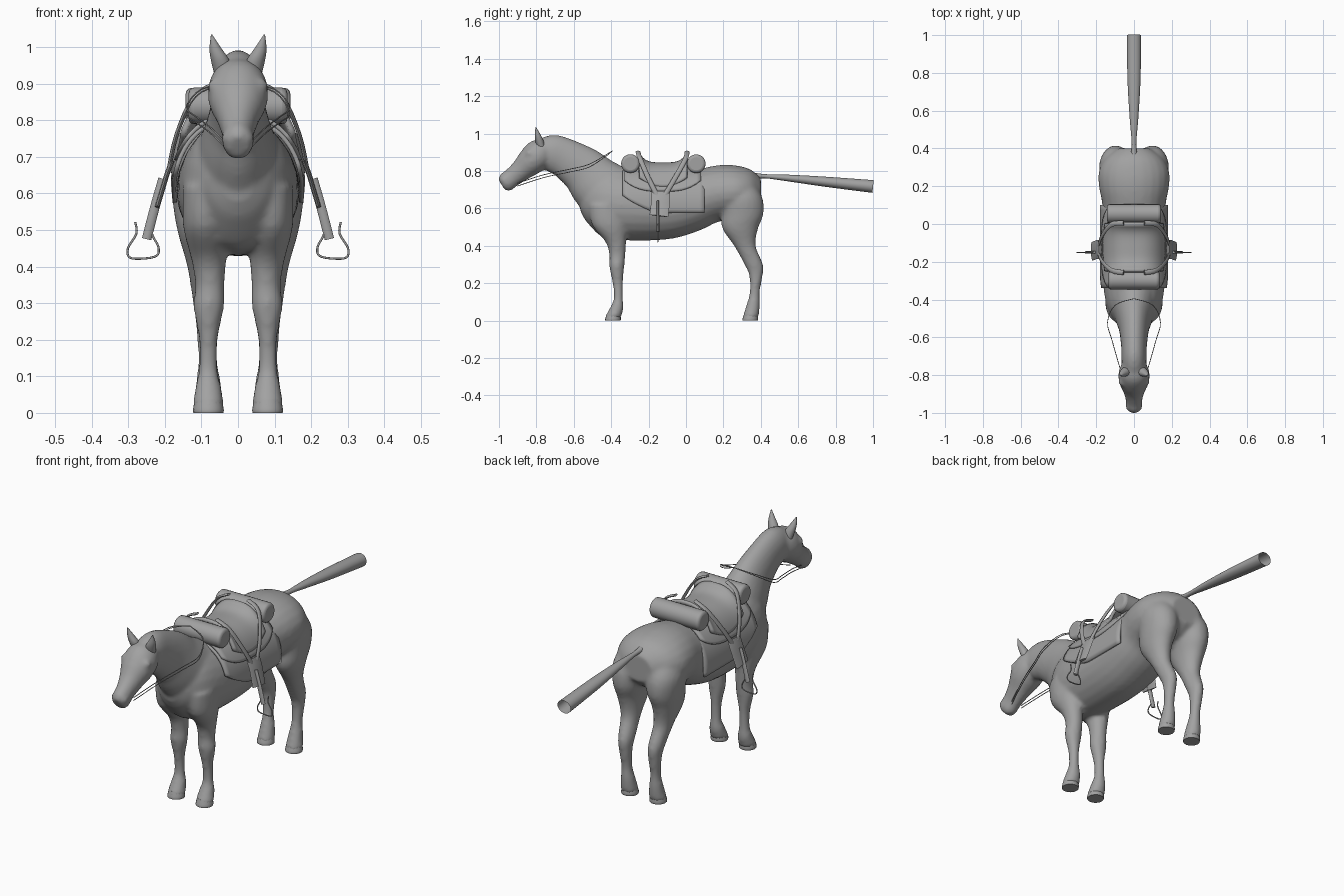
import bpy, bmesh, math
from mathutils import Vector

if "Cube" in bpy.data.objects:
    bpy.data.objects.remove(bpy.data.objects["Cube"], do_unlink=True)

grey = bpy.data.materials.new("plain_grey")
grey.use_nodes = True
grey.diffuse_color = (0.36, 0.36, 0.36, 1)
grey.node_tree.nodes["Principled BSDF"].inputs["Base Color"].default_value = (0.36, 0.36, 0.36, 1)


def finish(name, bm, angle=50):
    bmesh.ops.recalc_face_normals(bm, faces=bm.faces)
    mesh = bpy.data.meshes.new(name)
    bm.to_mesh(mesh)
    bm.free()
    mesh.materials.append(grey)
    ob = bpy.data.objects.new(name, mesh)
    bpy.context.collection.objects.link(ob)
    bpy.ops.object.select_all(action='DESELECT')
    ob.select_set(True)
    bpy.context.view_layer.objects.active = ob
    bpy.ops.object.shade_smooth_by_angle(angle=math.radians(angle))
    return ob


def blend(keys, steps=4):
    """Smooth in-between sections through the key sections."""
    out = []
    for i in range(len(keys) - 1):
        a, b = keys[max(i - 1, 0)], keys[i]
        c, d = keys[i + 1], keys[min(i + 2, len(keys) - 1)]
        for k in range(steps):
            t = k / steps
            out.append([q + 0.5 * t * (r - p + t * (2*p - 5*q + 4*r - s + t * (3*(q - r) + s - p)))
                        for p, q, r, s in zip(a, b, c, d)])
    return out + [list(keys[-1])]


def loft(bm, keys, side=1, n=24, level=False, open_end=False):
    """Tube through sections (x, y, z, half width, half depth)."""
    secs = blend(keys)
    pts = [Vector((s[0] * side, s[1], s[2])) for s in secs]
    rings = []
    for i, s in enumerate(secs):
        t = pts[min(i + 1, len(pts) - 1)] - pts[max(i - 1, 0)]
        t.x = 0
        up = Vector((0, 1, 0)) if level else t.normalized().cross(Vector((1, 0, 0)))
        rings.append([bm.verts.new(pts[i] + Vector((s[3] * math.cos(a), 0, 0)) + up * s[4] * math.sin(a))
                      for a in (2 * math.pi * k / n for k in range(n))])
    for a, b in zip(rings, rings[1:]):
        for k in range(n):
            bm.faces.new((a[k], a[(k + 1) % n], b[(k + 1) % n], b[k]))
    bm.faces.new(rings[0])
    if not open_end:
        bm.faces.new(rings[-1])


def wire(name, points, radius, flat=None):
    """Round cord, or a flat strap when flat = (width axis, half width)."""
    bm = bmesh.new()
    pts = [Vector(p) for p in blend(points)]
    rings = []
    for i, p in enumerate(pts):
        t = (pts[min(i + 1, len(pts) - 1)] - pts[max(i - 1, 0)]).normalized()
        v = t.cross(Vector(flat[0]) if flat else Vector((0.1, 0.9, 0.2))).normalized()
        u = v.cross(t)
        w = flat[1] if flat else radius
        rings.append([bm.verts.new(p + u * w * math.cos(a) + v * radius * math.sin(a))
                      for a in (math.pi * k / 4 for k in range(8))])
    for a, b in zip(rings, rings[1:]):
        for k in range(8):
            bm.faces.new((a[k], a[(k + 1) % 8], b[(k + 1) % 8], b[k]))
    bm.faces.new(rings[0])
    bm.faces.new(rings[-1])
    return finish(name, bm)


# Horse body: overlapping lofts fused into one skin
skin = bmesh.new()
loft(skin, [(0, -.565, .64, .045, .06), (0, -.53, .64, .09, .11), (0, -.45, .635, .138, .175),
            (0, -.35, .62, .16, .188), (0, -.2, .61, .168, .182), (0, -.08, .613, .169, .174),
            (0, .02, .63, .169, .158), (0, .11, .665, .169, .15), (0, .2, .685, .186, .148),
            (0, .28, .69, .186, .138), (0, .35, .69, .15, .115), (0, .4, .69, .085, .07)])
loft(skin, [(0, -.3, .63, .145, .17), (0, -.4, .67, .128, .17), (0, -.48, .735, .102, .15),
            (0, -.55, .805, .08, .128), (0, -.65, .87, .068, .107), (0, -.72, .895, .066, .1),
            (0, -.78, .9, .06, .075)])
loft(skin, [(0, -.73, .93, .055, .05), (0, -.78, .895, .08, .08), (0, -.83, .85, .08, .076),
            (0, -.88, .805, .058, .06), (0, -.93, .765, .044, .052), (0, -.965, .738, .043, .052),
            (0, -.985, .725, .03, .035)])
for side in (1, -1):
    loft(skin, [(.085, -.42, .62, .065, .1), (.09, -.41, .51, .06, .092), (.08, -.375, .42, .048, .055),
                (.077, -.367, .35, .04, .043), (.08, -.37, .29, .042, .04), (.081, -.365, .2, .026, .028),
                (.082, -.362, .12, .026, .024), (.081, -.37, .07, .036, .036), (.081, -.385, .03, .042, .042),
                (.081, -.39, .012, .042, .042)], side, level=True)
    loft(skin, [(.085, .28, .75, .065, .075), (.095, .298, .66, .088, .11), (.098, .302, .57, .08, .112),
                (.1, .29, .49, .064, .095), (.094, .315, .4, .045, .058), (.086, .362, .3, .037, .05),
                (.084, .374, .24, .031, .036), (.083, .367, .15, .026, .027), (.081, .36, .09, .033, .035),
                (.081, .348, .03, .041, .042), (.081, .344, .012, .042, .042)], side, level=True)
    # Brow and nostril bumps
    for pos, r in (((.064, -.84, .895), .02), ((.03, -.972, .752), .016)):
        for v in bmesh.ops.create_icosphere(skin, subdivisions=2, radius=r)["verts"]:
            v.co += Vector((pos[0] * side, pos[1], pos[2]))
horse = finish("horse_body", skin, 180)
fuse = horse.modifiers.new("fuse", 'REMESH')
fuse.mode, fuse.voxel_size, fuse.use_smooth_shade = 'VOXEL', 0.01, True
relax = horse.modifiers.new("relax", 'SMOOTH')
relax.factor, relax.iterations = 0.5, 8
for mod in ("fuse", "relax"):
    bpy.ops.object.modifier_apply(modifier=mod)

# Hooves and ears
for side, label in ((1, "left"), (-1, "right")):
    for part, y in (("front", -.387), ("hind", .347)):
        bm = bmesh.new()
        loft(bm, [(.081, y, .036, .037, .036), (.081, y - .003, .01, .042, .042),
                  (.081, y - .004, 0, .041, .041)], side, 16, True)
        finish(f"{part}_hoof_{label}", bm)
    bm = bmesh.new()
    loft(bm, [(.04, -.775, .93, .026, .022), (.049, -.785, .965, .025, .022),
              (.061, -.793, .995, .017, .015), (.072, -.803, 1.034, .002, .002)], side, 12, True)
    finish("ear_" + label, bm)

# Tail, a tube open at its far end
bm = bmesh.new()
loft(bm, [(0, .34, .775, .022, .02), (0, .42, .772, .012, .011), (0, .55, .762, .022, .018),
          (0, .75, .742, .034, .027), (0, 1, .717, .038, .034)], open_end=True)
finish("tail", bm)


def saddle_sheet(name, y0, y1, rx, zc, rz, drop, rise=0, thick=0.012, bulge=0.9):
    """Arched sheet over the back; drop gives the lower edge height along its length."""
    bm = bmesh.new()
    rows = []
    for i in range(17):
        u = i / 16
        top = rz + rise * (2 * u - 1) ** 4
        end = math.acos(max(-0.95, min(0.95, (drop(u) - zc) / top)))
        row = []
        for k in range(-16, 17):
            a = end * k / 16
            x = math.copysign(abs(math.sin(a)) ** bulge, a) * rx
            row.append(bm.verts.new((x, y0 + (y1 - y0) * u, zc + top * math.cos(a))))
        rows.append(row)
    for a, b in zip(rows, rows[1:]):
        for k in range(32):
            bm.faces.new((a[k], a[k + 1], b[k + 1], b[k]))
    ob = finish(name, bm)
    solid = ob.modifiers.new("thickness", 'SOLIDIFY')
    solid.thickness, solid.offset = thick, 0
    bpy.ops.object.modifier_apply(modifier="thickness")


# Saddle layers
saddle_sheet("saddle_blanket", -.34, .1, .175, .61, .195,
             lambda u: .64 - .065 * min(1, u * 2.5) + .03 * (1 - u) ** 6)
saddle_sheet("saddle_skirt", -.33, .08, .181, .615, .203, lambda u: .69 + .06 * abs(2 * u - 1) ** 3)
saddle_sheet("saddle_seat", -.25, .005, .17, .64, .198, lambda u: .715 + .05 * abs(2 * u - 1) ** 2, .045, .016, .8)

# Bedrolls in front of and behind the seat
for name, y, z, half in (("front_bedroll", -.297, .853, .135), ("rear_bedroll", .055, .853, .143)):
    bm = bmesh.new()
    bmesh.ops.create_cone(bm, cap_ends=True, segments=20, radius1=.05, radius2=.05, depth=2 * half)
    for v in bm.verts:
        v.co = Vector((v.co.z, v.co.x + y, v.co.y + z - abs(v.co.z) * .1))
    roll = finish(name, bm)
    bev = roll.modifiers.new("round_ends", 'BEVEL')
    bev.width, bev.segments = .015, 3
    bpy.ops.object.modifier_apply(modifier="round_ends")

# Straps, fenders, stirrups and reins
for side, label in ((1, "left"), (-1, "right")):
    def pos(*pts):
        return [(x * side, y, z) for x, y, z in pts]

    wire("pommel_strap_" + label, pos((.055, -.257, .903), (.12, -.245, .865), (.168, -.2, .76), (.19, -.15, .66)),
         .006, flat=((0, 1, 0), .013))
    wire("cantle_strap_" + label, pos((.055, .005, .903), (.12, -.003, .865), (.168, -.06, .76), (.19, -.12, .66)),
         .006, flat=((0, 1, 0), .013))
    wire("fender_" + label, pos((.18, -.135, .69), (.195, -.135, .65), (.21, -.14, .6), (.222, -.145, .56)),
         .007, flat=((0, 1, 0), .05))
    wire("stirrup_strap_" + label, pos((.205, -.15, .64), (.228, -.15, .56), (.25, -.15, .475)),
         .007, flat=((1, 0, .3), .013))
    wire("stirrup_" + label, pos((.228, -.15, .525), (.235, -.15, .49), (.218, -.15, .455), (.222, -.15, .43),
                                 (.26, -.15, .422), (.296, -.15, .425), (.301, -.15, .45),
                                 (.278, -.15, .49), (.281, -.15, .522)), .003)
    for kind, dz in (("upper", 0), ("lower", -.015)):
        wire(f"{kind}_rein_{label}", pos((.03, -.9, .735 + dz), (.075, -.76, .78 + dz), (.115, -.62, .81 + dz),
                                         (.14, -.52, .835 + dz), (.1, -.43, .885 + dz / 2), (0, -.395, .907)), .002)
